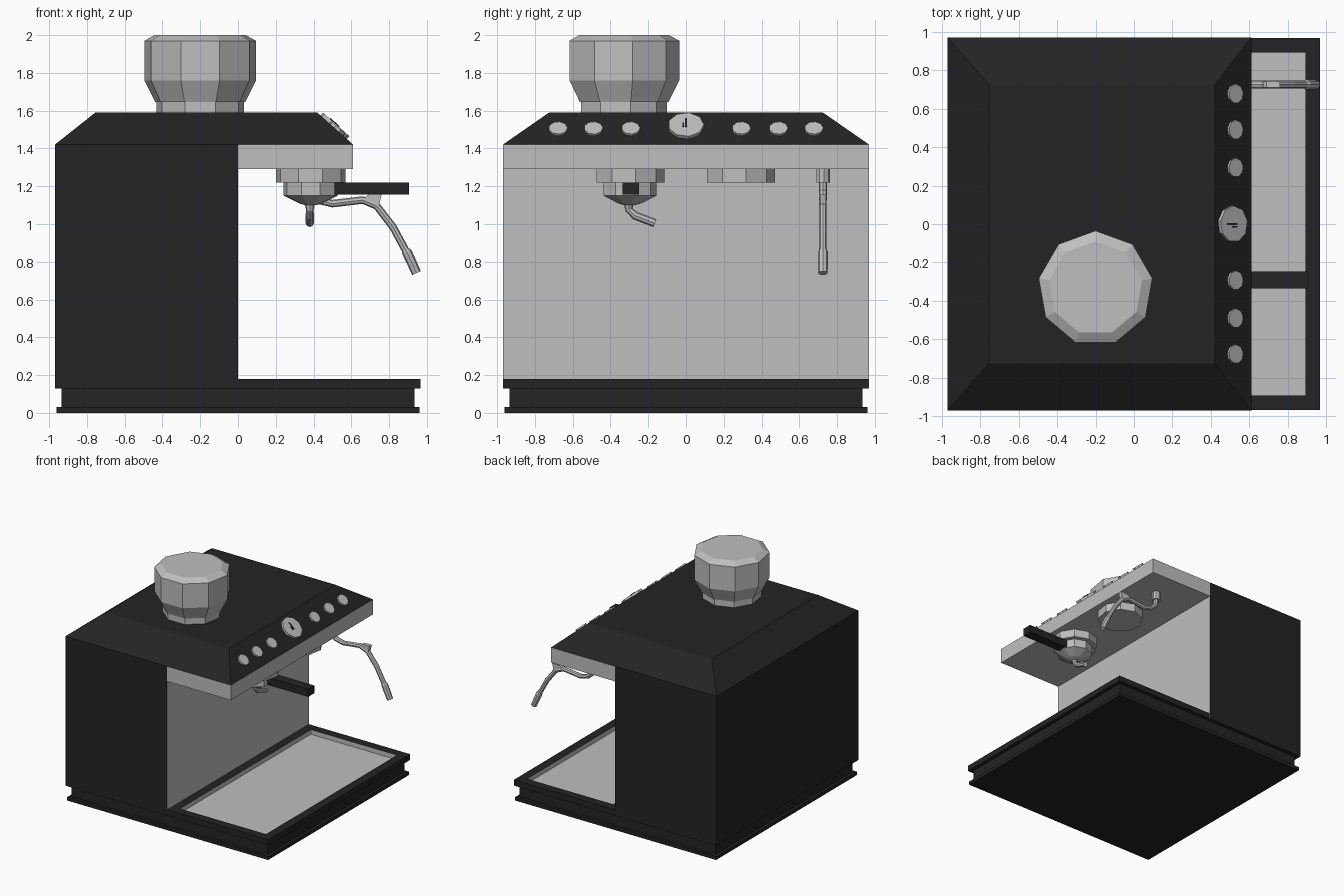
import bpy, bmesh, math
from mathutils import Vector, Matrix

if "Cube" in bpy.data.objects:
    bpy.data.objects.remove(bpy.data.objects["Cube"])


def material(name, r, g, b):
    m = bpy.data.materials.new(name)
    m.diffuse_color = (r, g, b, 1)
    m.use_nodes = True
    m.node_tree.nodes["Principled BSDF"].inputs["Base Color"].default_value = m.diffuse_color
    return m


BLACK = material("matte_black", 0.017, 0.017, 0.017)
STEEL = material("steel_grey", 0.52, 0.52, 0.52)


def loft(name, rings, mats, band_mats=None, matrix=None):
    """Skin a list of equal-length rings and cap both ends.
    band_mats gives a material index per band, the last one being the end cap."""
    bm = bmesh.new()
    rows = [[bm.verts.new(p) for p in ring] for ring in rings]
    n = len(rows[0])
    bm.faces.new(rows[0])
    for i, (a, b) in enumerate(zip(rows, rows[1:])):
        for j in range(n):
            k = (j + 1) % n
            f = bm.faces.new((a[j], a[k], b[k], b[j]))
            f.material_index = band_mats[i] if band_mats else 0
    cap = bm.faces.new(rows[-1])
    cap.material_index = band_mats[-1] if band_mats else 0
    bmesh.ops.recalc_face_normals(bm, faces=bm.faces)
    me = bpy.data.meshes.new(name)
    bm.to_mesh(me)
    bm.free()
    for m in mats:
        me.materials.append(m)
    ob = bpy.data.objects.new(name, me)
    if matrix:
        ob.matrix_world = matrix
    bpy.context.collection.objects.link(ob)
    return ob


def rect(x0, x1, y, z):
    return [(x0, -y, z), (x1, -y, z), (x1, y, z), (x0, y, z)]


def box(name, lo, hi, mat, matrix=None):
    rings = [[(lo[0], lo[1], z), (hi[0], lo[1], z), (hi[0], hi[1], z), (lo[0], hi[1], z)]
             for z in (lo[2], hi[2])]
    return loft(name, rings, [mat], matrix=matrix)


def lathe(name, profile, mat, x=0, y=0, sides=9, matrix=None):
    """Turned part from (radius, z) points, with one corner facing +y."""
    rings = []
    for r, z in profile:
        angs = [math.pi / 2 + 2 * math.pi * i / sides for i in range(sides)]
        rings.append([(x + r * math.cos(a), y + r * math.sin(a), z) for a in angs])
    return loft(name, rings, [mat], matrix=matrix)


def tube(name, path, radii, mat, side, sides=8):
    """Round pipe along a planar path; side is the normal of that plane."""
    pts, side = [Vector(p) for p in path], Vector(side)
    rings = []
    for i, (p, r) in enumerate(zip(pts, radii)):
        t = (pts[min(i + 1, len(pts) - 1)] - pts[max(i - 1, 0)]).normalized()
        up = t.cross(side).normalized()
        rings.append([p + r * (side * math.cos(2 * math.pi * j / sides)
                               + up * math.sin(2 * math.pi * j / sides)) for j in range(sides)])
    return loft(name, rings, [mat])


# Stepped base with recessed steel drip tray
loft("base_tray",
     [rect(-.96, .96, .96, 0), rect(-.96, .96, .96, .03),
      rect(-.935, .935, .935, .03), rect(-.935, .935, .935, .13),
      rect(-.967, .967, .967, .13), rect(-.967, .967, .967, .18),
      rect(.07, .893, .893, .18), rect(.07, .893, .893, .14)],
     [BLACK, STEEL], [0, 0, 0, 0, 0, 0, 1, 1])

# Rear body: black shell with a steel splash wall facing the tray
body = box("body", (-.97, -.97, .13), (0, .97, 1.42), BLACK)
body.data.materials.append(STEEL)
for f in body.data.polygons:
    if f.normal.x > .9:
        f.material_index = 1

# Overhanging head and bevelled top cover
box("head", (0, -.97, 1.29), (.61, .97, 1.42), STEEL)
loft("top_cover", [rect(-.97, .61, .97, 1.42), rect(-.755, .42, .725, 1.59)], [BLACK])

# Bean hopper
lathe("bean_hopper", [(.234, 1.58), (.234, 1.645), (.242, 1.645), (.255, 1.672),
                      (.3, 1.76), (.3, 1.97), (.245, 2.0)], STEEL, -.2, -.335)

# Two brew heads
for label, y in (("left", -.3), ("right", .285)):
    lathe("brew_head_" + label, [(.186, 1.22), (.186, 1.295)], STEEL, .385, y)

# Filter holder, spout and handle
lathe("filter_holder", [(.03, 1.1), (.06, 1.108), (.145, 1.15), (.145, 1.22)], STEEL, .385, -.3)
tube("spout", [(.38, -.302, 1.12), (.38, -.302, 1.075), (.38, -.27, 1.045), (.38, -.165, 1.005)],
     [.03, .02, .022, .022], STEEL, (1, 0, 0))
box("handle", (.5, -.335, 1.155), (.905, -.248, 1.22), BLACK)

# Steam wand: mount, bent pipe with thick tip, and thumb lug
WY = .725
lathe("wand_mount", [(.037, 1.22), (.037, 1.295)], STEEL, .37, WY)
tube("steam_wand",
     [(.37, WY, 1.24), (.38, WY, 1.17), (.43, WY, 1.125), (.5, WY, 1.108), (.66, WY, 1.127),
      (.735, WY, 1.095), (.82, WY, .985), (.885, WY, .865), (.895, WY, .85), (.945, WY, .74)],
     [.022, .022, .02, .02, .02, .02, .02, .02, .027, .025], STEEL, (0, 1, 0))
loft("wand_lug", [[(x, WY + d, z) for x, z in ((.66, 1.13), (.69, 1.155), (.76, 1.155), (.745, 1.09))]
                  for d in (-.016, .016)], [STEEL])


# Control panel on the sloped front of the cover
def panel(y, x=.522):
    n = Vector((.17, 0, .19)).normalized()
    across = Vector((0, 1, 0))
    down = across.cross(n)                  # local x runs down the slope
    z = 1.42 + (.61 - x) * .17 / .19
    m = Matrix((down, across, n)).transposed().to_4x4()
    m.translation = (x, y, z)
    return m


for i, y in enumerate((.293, .49, .677)):
    for label, s in (("left", -1), ("right", 1)):
        lathe(f"button_{label}_{i + 1}", [(.05, -.005), (.05, .014)], STEEL, matrix=panel(s * y))

# Pressure gauge with two thin needle marks
lathe("gauge", [(.095, -.005), (.095, .02)], STEEL, matrix=panel(0, .507))
box("gauge_needle", (-.045, -.004, .019), (.02, .004, .025), BLACK, panel(0, .507))
box("gauge_mark", (-.01, -.018, .019), (.02, -.011, .025), BLACK, panel(0, .507))
